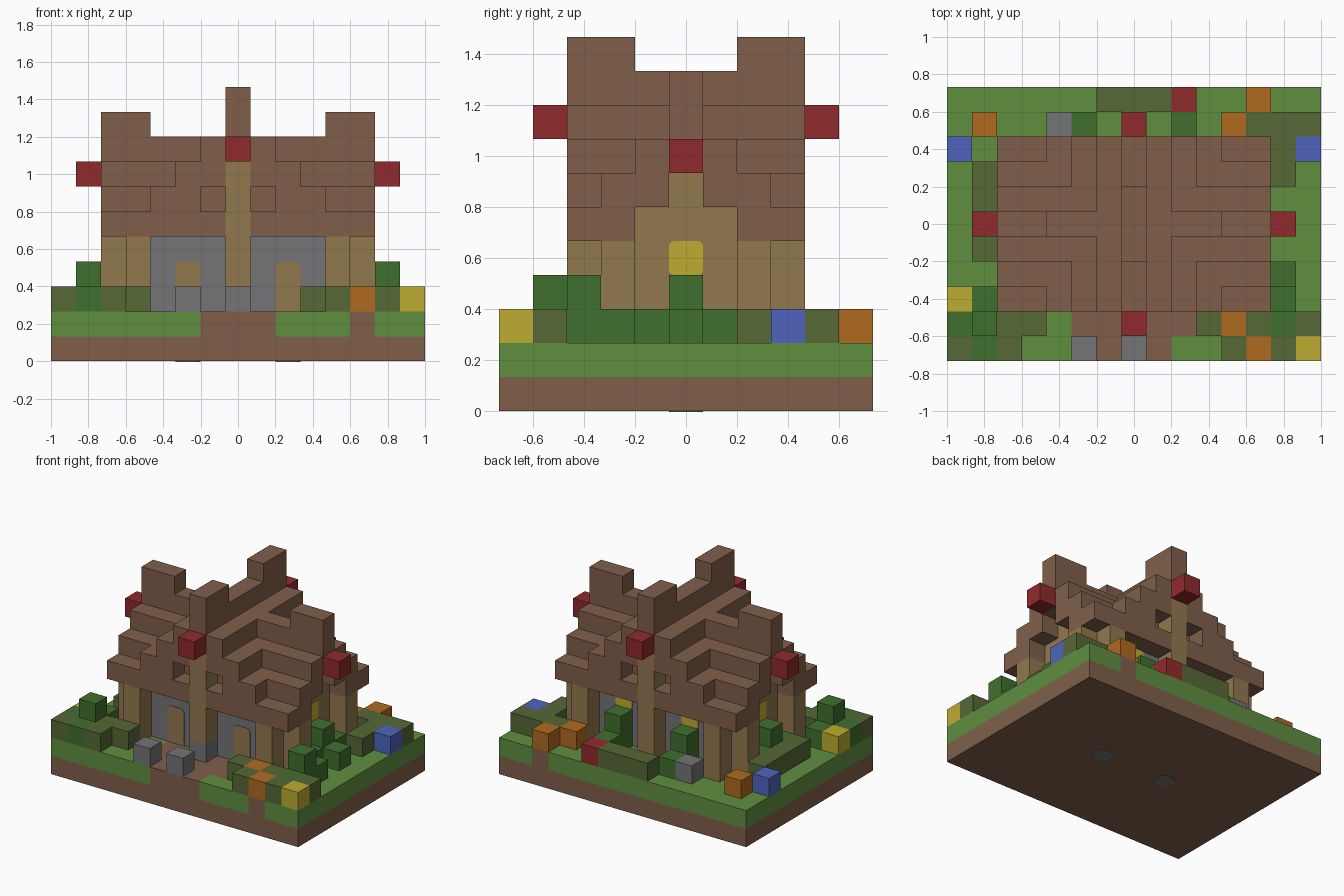
import bpy, bmesh, math
from mathutils import Vector

cube = bpy.data.objects.get("Cube")
if cube:
    bpy.data.objects.remove(cube, do_unlink=True)

U = 2 / 15  # block size


def material(name, rgb):
    lin = [((c / 255 + 0.055) / 1.055) ** 2.4 for c in rgb] + [1]
    m = bpy.data.materials.new(name)
    m.use_nodes = True
    m.diffuse_color = lin
    m.node_tree.nodes["Principled BSDF"].inputs["Base Color"].default_value = lin
    return m


MATS = {n: material(n, c) for n, c in {
    "brown": (128, 95, 74), "grass_green": (96, 143, 64), "stone_grey": (117, 115, 118),
    "tan_wood": (146, 120, 78), "red": (144, 42, 45), "leaf_green": (64, 112, 46),
    "olive": (86, 104, 54), "yellow": (190, 172, 50), "blue": (78, 100, 190),
    "orange": (176, 106, 32)}.items()}

blocks = {}      # cell -> part name
part_color = {}  # part name -> colour name


def fill(part, color, xs, ys, zs, replace=True):
    part_color[part] = color
    for x in xs:
        for y in ys:
            for z in zs:
                if replace or (x, y, z) not in blocks:
                    blocks[x, y, z] = part


def span(a, b):
    return range(a, b + 1)


def finish(name, bm, color):
    bmesh.ops.recalc_face_normals(bm, faces=bm.faces)
    me = bpy.data.meshes.new(name)
    bm.to_mesh(me)
    bm.free()
    me.materials.append(MATS[color])
    ob = bpy.data.objects.new(name, me)
    bpy.context.collection.objects.link(ob)


# Ground: dirt slab, grass layer, dirt path
fill("dirt_base", "brown", span(-7, 7), span(-5, 5), [0])
fill("grass_layer", "grass_green", span(-7, 7), span(-5, 5), [1])
fill("dirt_path", "brown", span(-1, 1), [-5], [1])
fill("dirt_path", "brown", span(-2, 2), [-4, -3], [1])
fill("dirt_path", "brown", [5], [-5, 5], [1])

# Roof: two crossing stepped gables with raised ridge ends
for d in range(4):
    for s in {-d, d}:
        fill("roof", "brown", [s], span(-3, 3), range(8 - d, 10 - d))
        fill("roof", "brown", span(-5, 5), [s], range(max(7 - d, 5), 9 - d))
for s in (-1, 1):
    fill("roof", "brown", [0], [2 * s, 3 * s], [10])
    fill("roof", "brown", [4 * s, 5 * s], [0], [9])

# Walls fill the space below the roof
for x in span(-4, 4):
    for y in span(-2, 2):
        top = min(z for z in range(2, 12) if (x, y, z) in blocks)
        if abs(x) < 4:
            fill("stone_walls", "stone_grey", [x], [y], range(2, top), False)
        else:
            fill("end_walls", "tan_wood", [x], [y], range(2, top), False)

# Posts and hanging lanterns
for s in (-1, 1):
    fill("gable_posts", "tan_wood", [0], [3 * s], range(2, 8))
    for t in (-1, 1):
        fill("corner_posts", "tan_wood", [4 * s], [3 * t], range(2, 5))
        fill("corner_posts", "tan_wood", [5 * s], [2 * t], range(2, 5))
    fill("lanterns", "red", [0], [4 * s], [8])
    fill("lanterns", "red", [6 * s], [0], [7])
fill("post_footing", "stone_grey", [0], [-3], [2])

# Bushes beside the side and back walls
for s in (-1, 1):
    fill("bushes", "leaf_green", [5 * s], [0], [2, 3])
    fill("bushes", "leaf_green", [5 * s], [-1, 1], [2])
    fill("bushes", "leaf_green", [2 * s], [3], [2, 3])
    fill("bushes", "leaf_green", [2 * s], [4], [2])
fill("bushes", "leaf_green", [6], [-4, -3, -2, 0], [2])
fill("bushes", "leaf_green", [6], [-3], [3])
fill("bushes", "leaf_green", [-6], [-5, -4, -3], [2])
fill("bushes", "leaf_green", [-6], [-4], [3])
fill("bushes", "leaf_green", [-7], [-4], [2])

# Hedges around the edge
for xs, ys in (([-7, -5], [-5]), ([-5, -4], [-4]), ([-6], span(-1, 2)),
               (span(-1, 1), [5]), (span(5, 7), [4]), ([6], [2, 3]),
               ([4, 6], [-5]), ([3, 5, 7], [-4])):
    fill("hedges", "olive", xs, ys, [2])

# Flowers and stepping stones
for part, color, spots in (
        ("orange_flowers", "orange", ((5, -5), (4, -4), (5, 5), (4, 4), (-6, 4))),
        ("yellow_flowers", "yellow", ((7, -5), (-7, -3))),
        ("blue_flowers", "blue", ((7, 3), (-7, 3))),
        ("red_flower", "red", ((2, 5),)),
        ("stones", "stone_grey", ((-2, -5), (0, -5), (-3, 4)))):
    for x, y in spots:
        fill(part, color, [x], [y], [2])

# Turn blocks into one clean mesh per part, outer faces only
for part, color in part_color.items():
    bm = bmesh.new()
    verts = {}
    for cell in [c for c, p in blocks.items() if p == part]:
        for axis in range(3):
            for s in (-1, 1):
                near = list(cell)
                near[axis] += s
                if tuple(near) in blocks:
                    continue
                ring = []
                for a, b in ((-1, -1), (1, -1), (1, 1), (-1, 1)):
                    off = [0, 0, 0]
                    off[axis], off[axis - 2], off[axis - 1] = s, a, b * s
                    key = tuple(2 * c + o for c, o in zip(cell, off))
                    if key not in verts:
                        p = Vector(key) / 2 * U
                        verts[key] = bm.verts.new(p + Vector((0, 0, U / 2)))
                    ring.append(verts[key])
                if not bm.faces.get(ring):
                    bm.faces.new(ring)
    finish(part, bm, color)


def plate(name, color, center, right, up, w, h, r_top, r_bottom):
    """Thin plate with rounded corners, standing out from a surface."""
    right, up = Vector(right), Vector(up)
    out = right.cross(up)
    bm = bmesh.new()
    ring = []
    for i, (sx, sy) in enumerate(((1, 1), (-1, 1), (-1, -1), (1, -1))):
        r = r_top if sy > 0 else r_bottom
        for k in range(5 if r else 1):
            a = (i + k / 4) * math.pi / 2
            px = sx * (w / 2 - r) + r * math.cos(a)
            py = sy * (h / 2 - r) + r * math.sin(a)
            ring.append(bm.verts.new((Vector(center) + right * px + up * py) * U))
    face = bm.faces.new(ring)
    new = bmesh.ops.extrude_face_region(bm, geom=[face])["geom"]
    moved = [v for v in new if isinstance(v, bmesh.types.BMVert)]
    bmesh.ops.translate(bm, verts=moved, vec=out * 0.004)
    finish(name, bm, color)


# Doors, windows and the round studs underneath
Z = (0, 0, 1)
for s, side in ((-1, "right"), (1, "left")):
    plate(f"door_{side}", "tan_wood", (2 * s, -2.5, 3), (1, 0, 0), Z, 1, 2, 0.25, 0)
    plate(f"back_window_{side}", "yellow", (2 * s, 2.5, 4.5), (-1, 0, 0), Z, 1, 1, 0.15, 0.15)
    plate(f"end_window_{side}", "yellow", (4.5 * s, 0, 4.5), (0, s, 0), Z, 1, 1, 0.15, 0.15)
    plate(f"stud_{side}", "stone_grey", (2 * s, 0, 0), (-1, 0, 0), (0, 1, 0), 1, 1, 0.45, 0.45)
